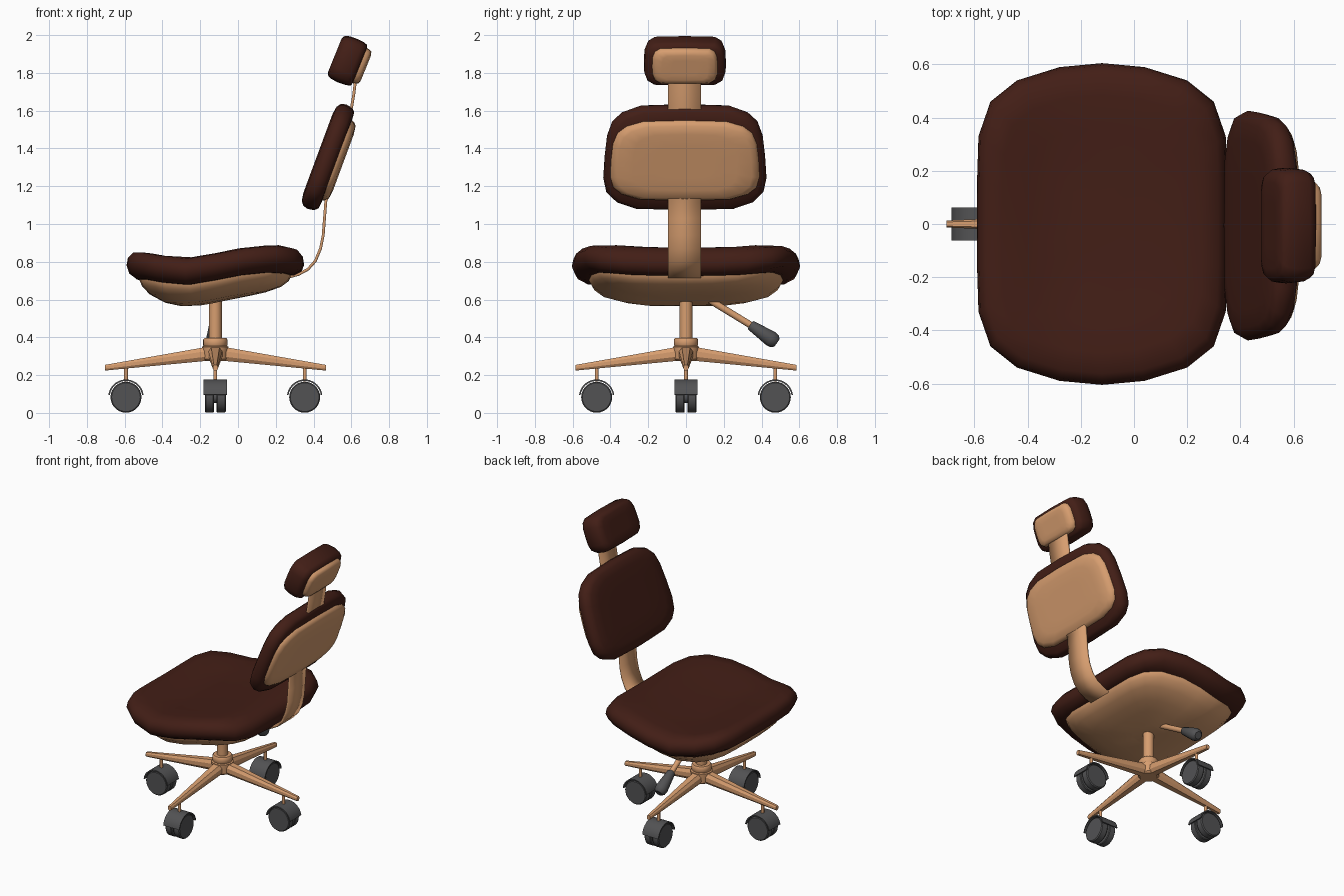
import bpy, bmesh, math
from mathutils import Vector, Matrix

if "Cube" in bpy.data.objects:
    bpy.data.objects.remove(bpy.data.objects["Cube"])


def material(name, rgb):
    m = bpy.data.materials.new(name)
    m.diffuse_color = (*rgb, 1)
    m.use_nodes = True
    m.node_tree.nodes["Principled BSDF"].inputs["Base Color"].default_value = m.diffuse_color
    return m


BROWN = material("brown_cover", (0.055, 0.013, 0.008))
TAN = material("tan_shell", (0.68, 0.34, 0.16))
DARK = material("dark_grey", (0.085, 0.085, 0.088))
CX = -0.12  # column position


def loft(name, rings, mat, angle=40, matrix=Matrix(), closed=True):
    bm = bmesh.new()
    rows = [[bm.verts.new(matrix @ Vector(p)) for p in r] for r in rings]
    n = len(rows[0])
    for a, b in zip(rows, rows[1:]):
        for i in range(n if closed else n - 1):
            j = (i + 1) % n
            bm.faces.new((a[i], a[j], b[j], b[i]))
    if closed:
        bm.faces.new(rows[0][::-1])
        bm.faces.new(rows[-1])
    bmesh.ops.recalc_face_normals(bm, faces=bm.faces)
    me = bpy.data.meshes.new(name)
    bm.to_mesh(me)
    bm.free()
    me.materials.append(mat)
    ob = bpy.data.objects.new(name, me)
    bpy.context.collection.objects.link(ob)
    bpy.ops.object.select_all(action='DESELECT')
    ob.select_set(True)
    bpy.context.view_layer.objects.active = ob
    bpy.ops.object.shade_smooth_by_angle(angle=math.radians(angle))
    return ob


def tube(name, path, mat, matrix=Matrix(), seg=24, angle=40):
    # path: list of (point, radius) along one straight axis
    axis = Vector(path[-1][0]) - Vector(path[0][0])
    q = axis.to_track_quat('Z', 'Y')
    rings = [[Vector(p) + q @ Vector((r * math.cos(t), r * math.sin(t), 0))
              for t in (2 * math.pi * i / seg for i in range(seg))] for p, r in path]
    return loft(name, rings, mat, angle, matrix)


def mirror_outline(quad):
    # quadrant from (a, 0) to (0, b), mirrored to a full loop
    half = quad + [(-x, y) for x, y in quad[-2::-1]]
    return half + [(x, -y) for x, y in half[-2:0:-1]]


def pad(name, quad, levels, place, mat):
    out = mirror_outline(quad)
    return loft(name, [[place(u * s, v * s, h) for u, v in out] for s, h in levels], mat, 70)


# Seat: saddle-shaped cushion and bowl-shaped shell
KEYS = [(-0.62, .805), (-0.5, .785), (-0.38, .757), (-0.27, .745), (-0.15, .763),
        (0, .795), (0.2, .82), (0.36, .803)]


def seat_z(x, y):
    z = KEYS[-1][1]
    for (a, za), (b, zb) in zip(KEYS, KEYS[1:]):
        if a <= x <= b:
            z = za + (zb - za) * (x - a) / (b - a)
            break
    return z + 0.025 * (y / 0.6) ** 2 - 0.015


def on_seat(u, v, h):
    return (u + CX, v, seat_z(u + CX, v) + h)


SEAT = [(.47, 0), (.47, .17), (.465, .33), (.42, .46), (.32, .54), (.16, .59), (0, .605)]
pad("seat_cushion", SEAT,
    [(.3, -.075), (.65, -.075), (.88, -.07), (.97, -.045), (1, -.005), (.985, .035),
     (.93, .065), (.8, .075), (.6, .075), (.4, .075), (.2, .075)], on_seat, BROWN)
pad("seat_shell", [(u * .87, v * .865) for u, v in SEAT],
    [(.2, -.172), (.45, -.168), (.65, -.16), (.85, -.135), (.95, -.1), (1, -.055), (.95, 0)],
    on_seat, TAN)


# Backrest and headrest: leaning pads, h pointing backwards
def leaning(cx, cz, deg, taper):
    s, c = math.sin(math.radians(deg)), math.cos(math.radians(deg))
    return lambda u, v, h: (cx + v * s + h * c, u * (1 - taper * v) - 0.006, cz + v * c - h * s)


def cushion_levels(t):
    return [(.4, -t), (.75, -t), (.9, -.88 * t), (.97, -.6 * t), (1, -.1 * t),
            (.98, .55 * t), (.92, .9 * t), (.7, t), (.4, t)]


def shell_levels(low, top):
    d = top - low
    return [(1, low), (1, low + d * .5), (.97, low + d * .75), (.9, low + d * .92),
            (.7, top), (.4, top)]


BACK = [(.425, 0), (.422, .12), (.40, .2), (.35, .25), (.25, .287), (0, .295)]
HEAD = [(.217, 0), (.215, .06), (.2, .1), (.165, .122), (0, .126)]
back = leaning(.475, 1.355, 20.3, .2)
head = leaning(.58, 1.865, 22, .1)
pad("backrest_cushion", BACK, cushion_levels(.055), back, BROWN)
pad("backrest_shell", [(u * .92, v * .77) for u, v in BACK], shell_levels(.01, .088), back, TAN)
pad("headrest_cushion", HEAD, cushion_levels(.073), head, BROWN)
pad("headrest_shell", [(u * .8, v * .8) for u, v in HEAD], shell_levels(.03, .105), head, TAN)

# Curved strap joining seat, backrest and headrest
PATH = [(.2, .71), (.26, .717), (.32, .733), (.37, .76), (.41, .805), (.437, .87), (.451, .94),
        (.458, 1.03), (.465, 1.12), (.495, 1.2), (.575, 1.5), (.598, 1.6), (.612, 1.68),
        (.622, 1.76), (.628, 1.82)]
strap = loft("back_strap", [[(x, y, z) for x, z in PATH] for y in (-.095, .08)], TAN,
             closed=False)
sol = strap.modifiers.new("thickness", 'SOLIDIFY')
sol.thickness = 0.015
sol.offset = 0

# Column and hub
tube("column", [((CX, 0, .3), .034), ((CX, 0, .62), .034)], TAN)
tube("hub", [((CX, 0, .275), .055), ((CX, 0, .285), .066), ((CX, 0, .35), .07),
             ((CX, 0, .357), .055)], TAN)
tube("hub_collar", [((CX, 0, .35), .058), ((CX, 0, .358), .064), ((CX, 0, .388), .064),
                    ((CX, 0, .396), .058)], TAN)

# Height lever
LX = -0.127
tube("lever_rod", [((LX, .08, .625), .018), ((LX, .37, .448), .018)], TAN, seg=16)
tube("lever_handle", [((LX, .34, .466), .022), ((LX, .345, .463), .027), ((LX, .45, .392), .042),
                      ((LX, .47, .379), .038), ((LX, .482, .371), .024)], DARK, seg=16)


# Four-armed base with twin-wheel casters
def arm_ring(r, w, lo, hi):
    c, k = (lo + hi) / 2, (hi - lo) / 2
    return [(r, w * a, c + k * b) for a, b in
            [(1, .4), (.6, 1), (-.6, 1), (-1, .4), (-1, -.4), (-.6, -1), (.6, -1), (1, -.4)]]


WZ, WR = .083, .082
for i in range(4):
    m = Matrix.Translation((CX, 0, 0)) @ Matrix.Rotation(i * math.pi / 2, 4, 'Z')
    loft(f"base_arm_{i}", [arm_ring(.03, .038, .277, .352), arm_ring(.585, .013, .224, .254)],
         TAN, 30, m)
    r = .473
    tube(f"caster_stem_{i}", [((r, 0, .165), .01), ((r, 0, .24), .01)], TAN, m, 12)
    for side in (-1, 1):
        tube(f"caster_wheel_{i}_{'ab'[side > 0]}",
             [((r, side * .007, WZ), WR - .004), ((r, side * .012, WZ), WR),
              ((r, side * .05, WZ), WR), ((r, side * .056, WZ), WR - .006)], DARK, m, 28, 30)
    tube(f"caster_axle_{i}", [((r, -.02, WZ), .03), ((r, .02, WZ), .03)], DARK, m, 12)
    hood = []
    for k in range(19):
        t = math.radians(8 + 164 * k / 18)
        hood.append([(r + q * math.cos(t), y, WZ + q * math.sin(t))
                     for q, y in ((.086, -.062), (.094, -.062), (.094, .062), (.086, .062))])
    loft(f"caster_hood_{i}", hood, DARK, 30, m)
